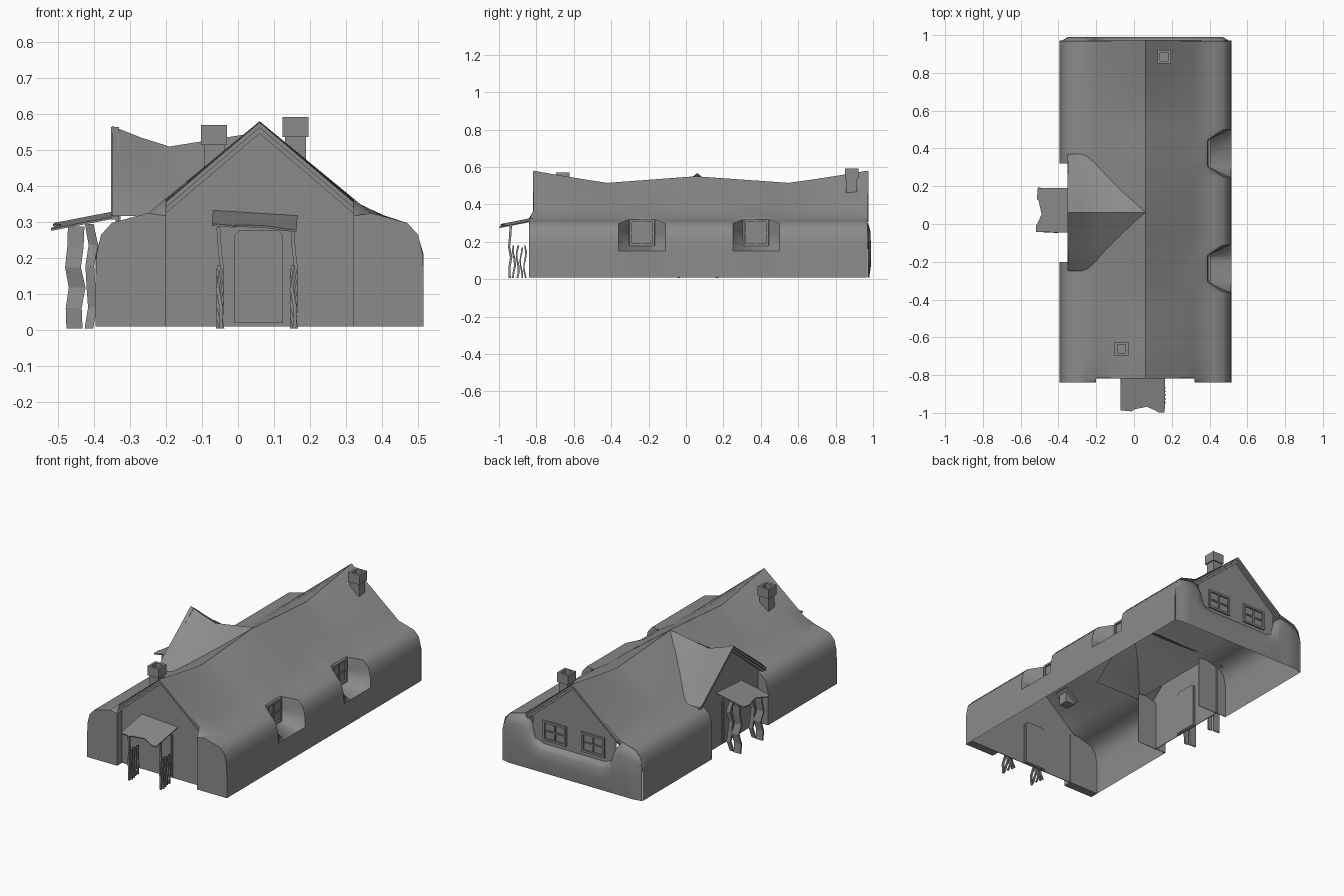
import bpy, bmesh, math
from mathutils import Matrix, Vector

if "Cube" in bpy.data.objects:
    bpy.data.objects.remove(bpy.data.objects["Cube"])

grey = bpy.data.materials.new("stone grey")
grey.use_nodes = True
grey.diffuse_color = (0.26, 0.26, 0.26, 1)
grey.node_tree.nodes["Principled BSDF"].inputs["Base Color"].default_value = (0.26, 0.26, 0.26, 1)

T = Matrix.Translation
CX = 0.06            # ridge position in x, and side gable position in y
FLOOR = 0.01


def finish(bm, name, smooth=None):
    mesh = bpy.data.meshes.new(name)
    bm.to_mesh(mesh)
    bm.free()
    mesh.materials.append(grey)
    ob = bpy.data.objects.new(name, mesh)
    bpy.context.collection.objects.link(ob)
    if smooth:
        bpy.ops.object.select_all(action="DESELECT")
        ob.select_set(True)
        bpy.context.view_layer.objects.active = ob
        bpy.ops.object.shade_smooth_by_angle(angle=math.radians(smooth))
    return ob


def grid(name, rows, skip=lambda i, j: False, smooth=50):
    """Skin a list of equally long point rows."""
    bm = bmesh.new()
    v = [[bm.verts.new(p) for p in row] for row in rows]
    for i in range(len(v) - 1):
        for j in range(len(v[0]) - 1):
            if not skip(i, j):
                bm.faces.new((v[i][j], v[i][j + 1], v[i + 1][j + 1], v[i + 1][j]))
    bmesh.ops.delete(bm, geom=[q for q in bm.verts if not q.link_faces], context="VERTS")
    bmesh.ops.remove_doubles(bm, verts=bm.verts[:], dist=1e-5)
    return finish(bm, name, smooth)


def prisms(name, polys, y0, y1, m=Matrix()):
    """Extrude polygons in the local xz plane from y0 to y1."""
    bm = bmesh.new()
    for poly in polys:
        a = [bm.verts.new(m @ Vector((x, y0, z))) for x, z in poly]
        b = [bm.verts.new(m @ Vector((x, y1, z))) for x, z in poly]
        bm.faces.new(a)
        bm.faces.new(b[::-1])
        for k in range(len(a)):
            n = (k + 1) % len(a)
            bm.faces.new((a[n], a[k], b[k], b[n]))
    bmesh.ops.recalc_face_normals(bm, faces=bm.faces[:])
    return finish(bm, name)


def rect(x0, x1, z0, z1):
    return [(x0, z0), (x1, z0), (x1, z1), (x0, z1)]


def ring(w, h, bar):
    return [rect(-w, w, h - bar, h), rect(-w, w, -h, bar - h),
            rect(-w, bar - w, bar - h, h - bar), rect(w - bar, w, bar - h, h - bar)]


def lerp(table, t):
    for (a, p), (b, q) in zip(table, table[1:]):
        if t <= b:
            return p + (q - p) * max(0, (t - a) / (b - a))
    return table[-1][1]


# Sagging ridges and the rounded eave shared by both slopes
RIDGE = [(-0.815, 0.58), (-0.62, 0.545), (-0.42, 0.515), (0.05, 0.55), (0.55, 0.515), (0.76, 0.545), (0.97, 0.58)]
CROSS = [(-0.35, 0.567), (-0.27, 0.535), (-0.19, 0.51), (0.06, 0.55)]
SLOPE = [0, 0.09, 0.18, 0.26]
EAVE = [(0.31, 0.325), (0.36, 0.312), (0.41, 0.298), (0.44, 0.265), (0.453, 0.21), (0.455, 0.15), (0.455, FLOOR)]
SCOOP = [(0.31, 0.335), (0.325, 0.325), (0.33, 0.32), (0.332, 0.25), (0.335, 0.18), (0.455, 0.15), (0.455, FLOOR)]
WINDOWS = [-0.235, 0.375]


def slope_points(top):
    return [(d, 0.325 + (top - 0.325) * (1 - d / 0.31)) for d in SLOPE]


def section(y):
    upper = slope_points(lerp(RIDGE, y))
    if y < -0.83:
        upper = [(d, 0.318) for d in SLOPE]
    gap = min(abs(y - c) for c in WINDOWS)
    w = min(1, max(0, (0.125 - gap) / 0.055))
    right = [(a + (c - a) * w, b + (e - b) * w) for (a, b), (c, e) in zip(EAVE, SCOOP)]
    left = [(-d, z) for d, z in (upper + EAVE)[:0:-1]]
    return [(CX + d, y, z) for d, z in left + upper + right]


# Main draped roof and side walls
ys = [-0.84, -0.815, -0.7, -0.55, -0.42, -0.2, -0.05, 0.05, 0.18, 0.32, 0.55, 0.68, 0.82, 0.97]
ys = sorted(set(ys + [round(c + o, 3) for c in WINDOWS for o in (-0.125, -0.07, 0.07, 0.125)]))
last = len(SLOPE + EAVE) - 1


def cut_out(i, j):
    porch = -0.201 < ys[i] < 0.319 and j < len(EAVE) - 1
    step = i == 0 and len(EAVE) <= j < 2 * last - len(EAVE)
    return porch or step


grid("main_roof", [section(y) for y in ys], cut_out)

# Side cross roof
rows = []
for x in (-0.35, -0.27, -0.19, -0.06, 0.06):
    half = slope_points(lerp(CROSS, x)) + [(0.31, 0.317)]
    rows.append([(x, CX + d, z) for d, z in half[:0:-1]] + [(x, CX - d, z) for d, z in half])
grid("cross_roof", rows)

# Wing ends beside the two entrances
wing = [(0.26, FLOOR), (0.26, 0.318)] + EAVE
for s, side in ((-1, "right"), (1, "left")):
    prisms("front_wing_" + side, [[(CX + s * d, z) for d, z in wing]], -0.84, -0.79)
for y in (-0.203, 0.32):
    prisms("porch_wing", [[(CX - d, z) for d, z in wing]], y, y + 0.003)

# Rounded lip wrapping the back wall
lip = [(0, 0.17), (0.2, 0.17), (0.25, 0.19), (0.275, 0.27), (0.31, 0.315), (0.36, 0.31), (0.41, 0.296), (0.44, 0.262), (0.455, 0.21)]
lip = lip[::-1] + [(-d, h) for d, h in lip[1:]]
rows = []
for f, y in ((0, 0.98), (0.45, 0.99), (0.8, 0.986), (0.94, 0.975), (1, 0.95)):
    rows.append([(CX + d, y if abs(d) < 0.43 else min(y, 0.972),
                  FLOOR + (h - FLOOR) * f) for d, h in lip])
grid("back_lip", rows)


def gable(name, m, peak, base):
    k = (peak - 0.325) / 0.30
    prisms(name + "_gable_wall", [[(-0.27, base), (0.27, base), (0.27, 0.325), (0, peak - 0.025), (-0.27, 0.325)]], 0, 0.004, m)
    for w, y in ((0.018, -0.022), (0.034, -0.010)):
        board = [[(0, peak - 0.003), (s * 0.3, peak - 0.003 - 0.3 * k), (s * 0.3, peak - 0.3 * k - w), (0, peak - w)] for s in (-1, 1)]
        prisms(name + "_bargeboard", board, y, 0, m)


def window(name, m, w, h):
    prisms(name + "_pane", [rect(-w, w, -h, h)], 0, 0.004, m)
    bars = [rect(-0.004, 0.004, -h, h), rect(-w, w, -0.004, 0.004)]
    prisms(name + "_frame", ring(w, h, 0.012), -0.01, 0, m)
    prisms(name + "_glazing_bars", bars, -0.006, 0, m)


def slat(name, m, u, inner, outer, top, phase):
    """Crooked upright board with a box section."""
    rows = []
    for k in range(6):
        z = 0.005 + (top - 0.005) * k / 5
        bend = 0.007 * math.sin(5 * z / 0.12 + phase)
        a, b, c = inner + bend, outer + bend * 0.8, u + bend
        rows.append([m @ Vector(p) for p in ((c - 0.005, -a, z), (c - 0.005, -b, z), (c + 0.005, -b, z),
                                             (c + 0.005, -a, z), (c - 0.005, -a, z))])
    grid(name, rows, smooth=None)


def entrance(name, m, reach, boards):
    door = [(-0.07, 0.02), (0.065, 0.02), (0.065, 0.262), (0.052, 0.278), (-0.057, 0.278), (-0.07, 0.262)]
    prisms(name + "_door_frame", [[(x * 1.14, z * 1.03 - 0.008) for x, z in door]], -0.004, 0.008, m)
    prisms(name + "_door", [door], -0.009, 0.012, m)
    # Ragged sloping awning
    edge = [(-0.13, 0), (0.105, 0), (0.105, reach), (0.07, reach), (0.055, reach - 0.01),
            (0.01, reach - 0.03), (-0.06, reach - 0.015), (-0.07, reach - 0.005), (-0.13, reach - 0.01)]
    tilt = T((0, 0, 0.322)) @ Matrix.Rotation(math.radians(3.5), 4, "Y") @ Matrix.Rotation(math.radians(101), 4, "X")
    prisms(name + "_awning", [edge], -0.003, 0.003, m @ tilt)
    for u in (-0.11, 0.095):
        for k, (a, b, top) in enumerate(boards):
            slat(name + "_porch_board", m, u, a, b, top, k * 1.3)


front = T((CX, -0.795, 0))
side = T((-0.33, CX, 0)) @ Matrix.Rotation(-math.pi / 2, 4, "Z")
back = T((CX, 0.953, 0)) @ Matrix.Rotation(math.pi, 4, "Z")
gable("front", front, 0.58, FLOOR)
gable("side", side, 0.567, FLOOR)
gable("back", back, 0.58, 0.15)
entrance("front", front, 0.205, [(0.14, 0.152, 0.285), (0.12, 0.13, 0.18), (0.1, 0.11, 0.18),
                                 (0.082, 0.09, 0.17), (0.062, 0.07, 0.18)])
entrance("side", side, 0.192, [(0.1, 0.145, 0.288), (0.065, 0.09, 0.295)])

# Windows
for s in (-1, 1):
    window("back_window", back @ T((s * 0.125, 0, 0.25)), 0.075, 0.058)
for c in WINDOWS:
    window("side_window", T((0.395, c, 0.248)) @ Matrix.Rotation(math.pi / 2, 4, "Z"), 0.066, 0.07)

# Chimneys with hollow caps and flashing
flat = Matrix.Rotation(math.pi / 2, 4, "X")
for x, y, top in ((-0.066, -0.66, 0.57), (0.16, 0.885, 0.592)):
    prisms("chimney_cap", ring(0.036, 0.036, 0.014), 0, 0.028, T((x, y, top - 0.028)) @ flat @ Matrix.Rotation(math.pi, 4, "X"))
    prisms("chimney_cap", ring(0.036, 0.036, 0.014), 0, 0.028, T((x, y, top)) @ flat.inverted())
    prisms("chimney_shaft", [rect(x - 0.029, x + 0.029, top - 0.17, top - 0.026)], y - 0.029, y + 0.029)
    s = 1 if x > CX else -1
    lean = T((x, y, top - 0.125)) @ Matrix.Rotation(s * 0.68, 4, "Y") @ flat
    prisms("chimney_flashing", [rect(-0.052, 0.052, -0.046, 0.046)], -0.005, 0.005, lean)
